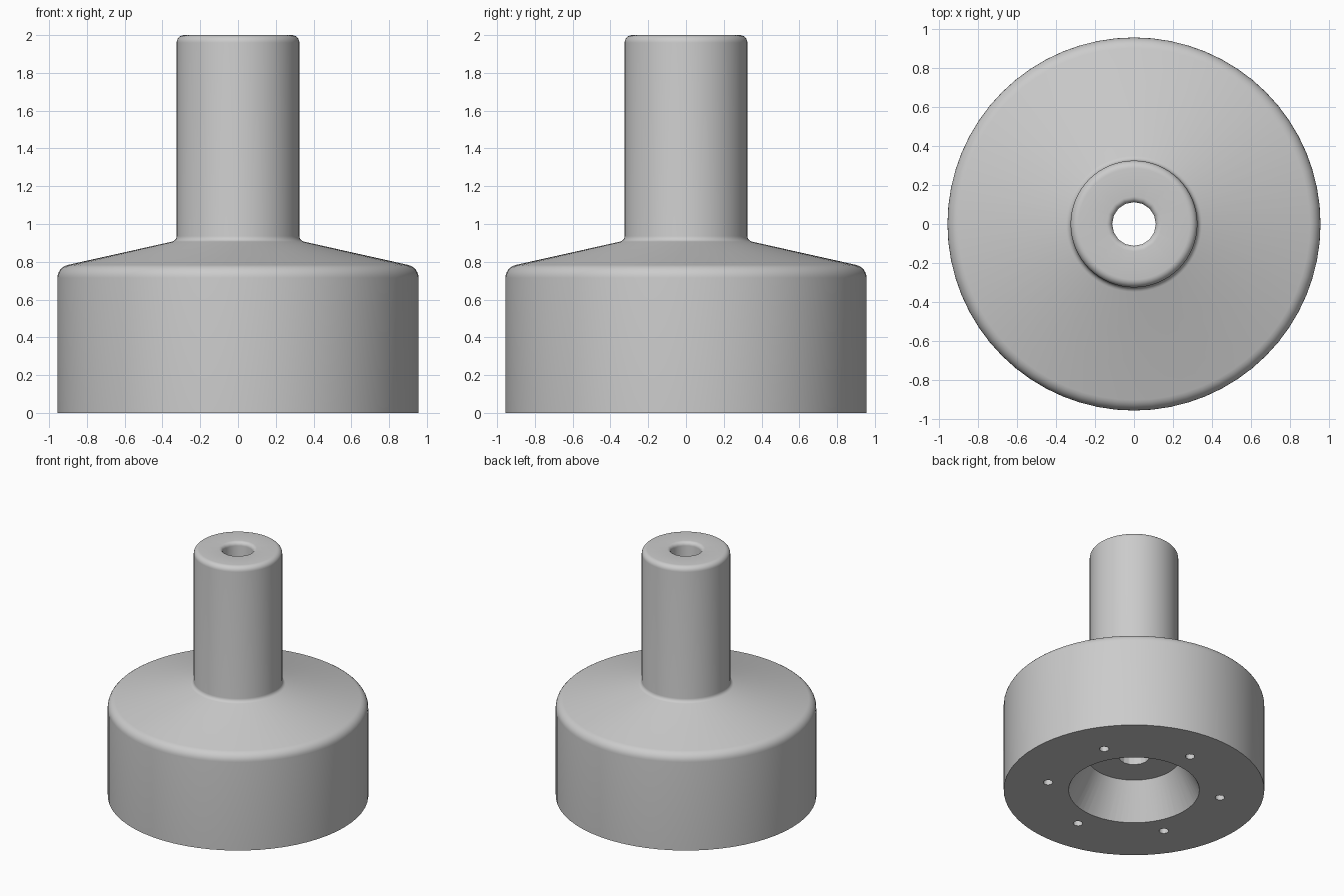
import bpy
import bmesh
from math import cos, sin, radians, tau
from mathutils import Matrix

cube = bpy.data.objects.get("Cube")
if cube:
    bpy.data.objects.remove(cube, do_unlink=True)

# Single plain grey material
grey = bpy.data.materials.new("grey metal")
grey.use_nodes = True
colour = (0.6, 0.6, 0.6, 1)
grey.diffuse_color = colour
grey.node_tree.nodes["Principled BSDF"].inputs["Base Color"].default_value = colour


def arc(cx, cz, r, start, end, steps=6):
    """Points of a fillet arc in the profile plane."""
    angles = [radians(start + (end - start) * i / steps) for i in range(steps + 1)]
    return [(cx + r * cos(a), cz + r * sin(a)) for a in angles]


def lathe(name, profile, sides, x=0, y=0):
    """Revolve a radius/height profile about a vertical axis."""
    bm = bmesh.new()
    verts = [bm.verts.new((r, 0, z)) for r, z in profile]
    edges = [bm.edges.new(pair) for pair in zip(verts, verts[1:])]
    bmesh.ops.spin(bm, geom=verts + edges, cent=(0, 0, 0), axis=(0, 0, 1),
                   angle=tau, steps=sides, use_merge=True)
    bmesh.ops.remove_doubles(bm, verts=bm.verts, dist=1e-5)
    bmesh.ops.recalc_face_normals(bm, faces=bm.faces)
    bm.transform(Matrix.Translation((x, y, 0)))
    mesh = bpy.data.meshes.new(name)
    bm.to_mesh(mesh)
    bm.free()
    mesh.materials.append(grey)
    obj = bpy.data.objects.new(name, mesh)
    bpy.context.collection.objects.link(obj)
    return obj


# Drum, sloping shoulder and neck in one turned profile
outline = [(0, 0), (0.956, 0)]
outline += arc(0.886, 0.715, 0.07, 0, 77)
outline += arc(0.355, 0.936, 0.03, 257, 180, 4)
outline += arc(0.285, 1.96, 0.04, 0, 90)
outline += [(0, 2)]
body = lathe("flanged_body", outline, 64)

# Tapered recess underneath and flared bore through the neck
cutters = [
    lathe("recess_cutter", [(0, -0.1), (0.53, -0.1), (0.34, 0.28), (0, 0.28)], 64),
    lathe("bore_cutter", [(0, 0.2), (0.112, 0.2)]
          + arc(0.142, 1.97, 0.03, 180, 90) + [(0.142, 2.1), (0, 2.1)], 16),
]

# Ring of six blind bolt holes in the base
for i in range(6):
    a = radians(30 + 60 * i)
    cutters.append(lathe("bolt_hole_cutter",
                         [(0, -0.1), (0.035, -0.1), (0.035, 0.25), (0, 0.25)],
                         16, 0.64 * cos(a), 0.64 * sin(a)))

bpy.ops.object.select_all(action="DESELECT")
bpy.context.view_layer.objects.active = body
body.select_set(True)
for cutter in cutters:
    cutter.hide_render = True
    cut = body.modifiers.new("cut", "BOOLEAN")
    cut.operation = "DIFFERENCE"
    cut.solver = "EXACT"
    cut.object = cutter
    bpy.ops.object.modifier_apply(modifier=cut.name)
for cutter in cutters:
    bpy.data.objects.remove(cutter, do_unlink=True)

bpy.ops.object.shade_smooth_by_angle(angle=radians(30))
